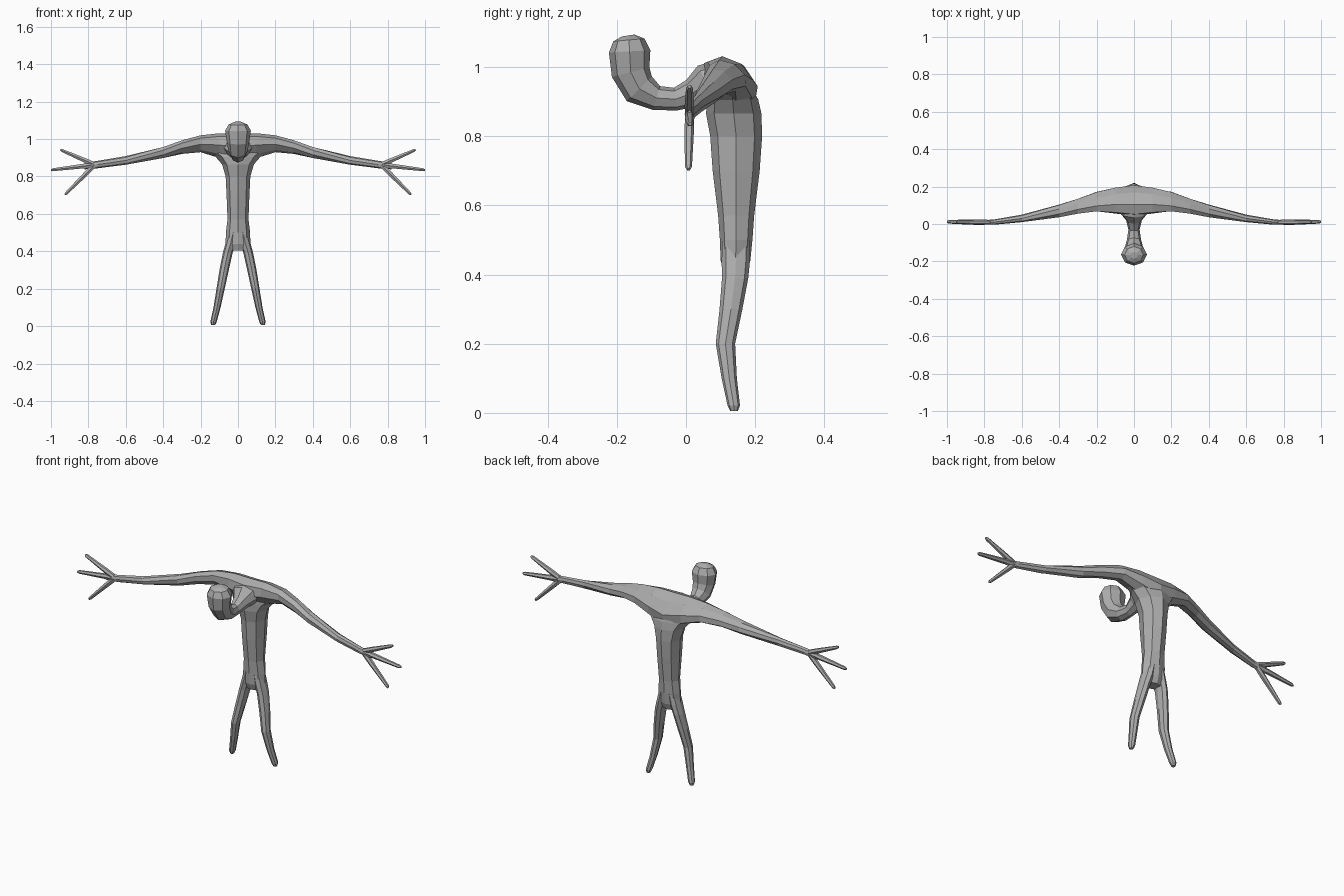
import bpy, bmesh, math
from mathutils import Vector

if "Cube" in bpy.data.objects:
    bpy.data.objects.remove(bpy.data.objects["Cube"])

grey = bpy.data.materials.new("plain grey")
grey.diffuse_color = (0.42, 0.42, 0.42, 1)
grey.use_nodes = True
grey.node_tree.nodes["Principled BSDF"].inputs["Base Color"].default_value = grey.diffuse_color


def loft(name, stations, side, normal=None, n=8):
    """Tube through (centre, side radius, other radius, tilt degrees)."""
    bm = bmesh.new()
    pts = [Vector(s[0]) for s in stations]
    rings = []
    for i, (_, ra, rb, *tilt) in enumerate(stations):
        t = Vector(normal) if normal else pts[min(i + 1, len(pts) - 1)] - pts[max(i - 1, 0)]
        t.normalize()
        u = Vector(side)
        u = (u - t * u.dot(t)).normalized()
        v = t.cross(u)
        k = math.radians(tilt[0]) if tilt else 0
        u, v = u * math.cos(k) + v * math.sin(k), v * math.cos(k) - u * math.sin(k)
        ring = []
        for j in range(n):
            a = 2 * math.pi * j / n
            ring.append(bm.verts.new(pts[i] + u * ra * math.cos(a) + v * rb * math.sin(a)))
        rings.append(ring)
    for r, q in zip(rings, rings[1:]):
        for j in range(n):
            bm.faces.new((r[j], r[(j + 1) % n], q[(j + 1) % n], q[j]))
    bm.faces.new(rings[0])
    bm.faces.new(rings[-1])
    bmesh.ops.recalc_face_normals(bm, faces=bm.faces)
    me = bpy.data.meshes.new(name)
    bm.to_mesh(me)
    bm.free()
    me.materials.append(grey)
    ob = bpy.data.objects.new(name, me)
    bpy.context.collection.objects.link(ob)
    return ob


X, Y, Z = (1, 0, 0), (0, 1, 0), (0, 0, 1)

# torso, flaring into the shoulders
body = loft("body", [
    ((0, .143, .405), .045, .030), ((0, .143, .44), .066, .043),
    ((0, .145, .50), .065, .047), ((0, .145, .57), .056, .052),
    ((0, .145, .70), .061, .068), ((0, .145, .80), .066, .075),
    ((0, .138, .865), .085, .080), ((0, .135, .905), .120, .074),
    ((0, .133, .945), .185, .055)], X, Z)

# shoulders and both arms as one span
half = [(0, .125, .95, .095, .068, -40), (.1, .125, .965, .080, .056, -38),
        (.2, .120, .975, .060, .039, -30), (.3, .095, .957, .045, .034, -28),
        (.4, .070, .928, .036, .031, -20), (.6, .030, .886, .020, .023, 0),
        (.75, .010, .864, .014, .020, 0), (.82, .010, .856, .010, .018, 0)]
span = [(-x, *r) for x, *r in half[:0:-1]] + half
parts = [loft("arms", [((x, y, z), a, b, t) for x, y, z, a, b, t in span], Y, X)]

# neck and upturned head
parts.append(loft("neck_and_head", [
    ((0, .10, .965), .085, .055), ((0, .06, .952), .075, .058),
    ((0, .02, .925), .042, .042), ((0, -.03, .907), .030, .033),
    ((0, -.085, .910), .038, .036), ((0, -.135, .937), .052, .051),
    ((0, -.160, .985), .060, .056), ((0, -.163, 1.045), .069, .060),
    ((0, -.165, 1.078), .050, .045), ((0, -.167, 1.091), .020, .018)], X))

for s in (-1, 1):
    # leg
    parts.append(loft("leg", [
        ((s * .026, .145, .50), .026, .040), ((s * .040, .144, .44), .028, .041),
        ((s * .055, .142, .39), .026, .038), ((s * .074, .130, .30), .025, .033),
        ((s * .093, .114, .20), .022, .028), ((s * .112, .125, .10), .019, .022),
        ((s * .131, .138, .022), .017, .018), ((s * .133, .139, .005), .010, .011)], X, Z))
    # three fingers
    for x, y, z in ((.95, .010, .943), (1.0, .012, .835), (.925, .007, .703)):
        base, tip = Vector((s * .765, .010, .863)), Vector((s * x, y, z))
        path = [(0, .012, .015), (.3, .014, .014), (.95, .010, .009), (1, .005, .005)]
        parts.append(loft("finger", [(base.lerp(tip, f), a, b) for f, a, b in path], Y, n=6))

# merge everything into one skin
bpy.context.view_layer.objects.active = body
for p in parts:
    m = body.modifiers.new("union", 'BOOLEAN')
    m.operation, m.solver, m.object = 'UNION', 'EXACT', p
    bpy.ops.object.modifier_apply(modifier=m.name)
    bpy.data.objects.remove(p)
